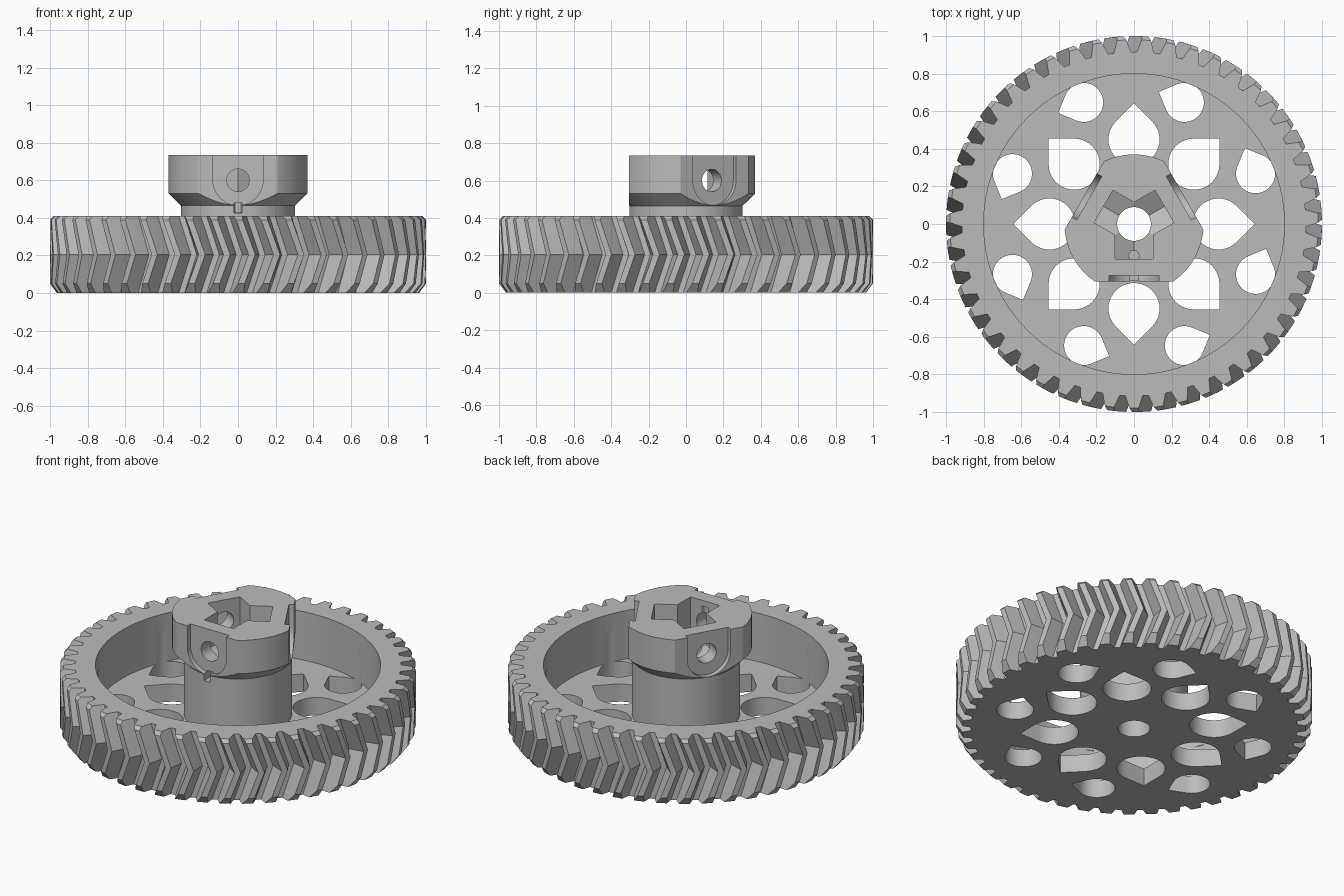
import bpy, bmesh
from math import pi, cos, sin, radians, sqrt
from mathutils import Matrix, Vector

cube = bpy.data.objects.get("Cube")
if cube:
    bpy.data.objects.remove(cube, do_unlink=True)

grey = bpy.data.materials.new("plastic grey")
grey.use_nodes = True
GREY = (0.5, 0.5, 0.5, 1)
grey.diffuse_color = GREY
grey.node_tree.nodes["Principled BSDF"].inputs["Base Color"].default_value = GREY


def loft(name, rings):
    """Closed solid through equal-sized rings of points."""
    bm = bmesh.new()
    loops = [[bm.verts.new(p) for p in ring] for ring in rings]
    n = len(loops[0])
    for a, b in zip(loops, loops[1:]):
        for i in range(n):
            j = (i + 1) % n
            bm.faces.new((a[i], a[j], b[j], b[i]))
    bm.faces.new(loops[0][::-1])
    bm.faces.new(loops[-1])
    bmesh.ops.recalc_face_normals(bm, faces=bm.faces)
    mesh = bpy.data.meshes.new(name)
    bm.to_mesh(mesh)
    bm.free()
    mesh.materials.append(grey)
    obj = bpy.data.objects.new(name, mesh)
    bpy.context.collection.objects.link(obj)
    return obj


def circle(r, n=64, cx=0, cy=0):
    return [(cx + r * cos(2 * pi * i / n), cy + r * sin(2 * pi * i / n)) for i in range(n)]


def prism(name, outline, start, end, matrix=Matrix()):
    return loft(name, [[matrix @ Vector((x, y, d)) for x, y in outline] for d in (start, end)])


def combine(target, tool, operation="DIFFERENCE"):
    """Apply a boolean and discard the tool."""
    mod = target.modifiers.new("cut", "BOOLEAN")
    mod.operation, mod.solver, mod.object = operation, "EXACT", tool
    bpy.context.view_layer.objects.active = target
    bpy.ops.object.modifier_apply(modifier=mod.name)
    bpy.data.objects.remove(tool, do_unlink=True)


def teardrop(r):
    """Circle with a square corner pointing along +x."""
    arc = [radians(45 + 270 * i / 30) for i in range(31)]
    return [(r * cos(a), r * sin(a)) for a in arc] + [(r * sqrt(2), 0)]


def turn(deg):
    return Matrix.Rotation(radians(deg), 4, "Z")


# Herringbone gear body with chamfered tooth ends
TEETH, HEIGHT, ROOT = 47, 0.41, 0.915
PITCH = 2 * pi / TEETH
TWIST = radians(200 / TEETH)


def half_width(r):
    return PITCH * (0.37 - 0.24 * (r - ROOT) / (1 - ROOT))


def gear_ring(z, tip):
    lean = TWIST * abs(z - HEIGHT / 2) / (HEIGHT / 2)
    offset = pi / 2 + PITCH / 2 + TWIST - lean
    radii = [ROOT, (ROOT + tip) / 2, tip]
    flank = [(r, -half_width(r)) for r in radii]
    flank += [(r, -a) for r, a in reversed(flank)]
    ring = []
    for t in range(TEETH):
        for r, a in flank:
            ang = offset + t * PITCH + a
            ring.append((r * cos(ang), r * sin(ang), z))
    return ring


levels = [(0, 0.963), (0.05, 1), (HEIGHT / 2, 1), (0.39, 1), (HEIGHT, 0.98)]
gear = loft("herringbone_gear", [gear_ring(z, tip) for z, tip in levels])

# Dished face leaves a thin web inside the rim
combine(gear, prism("dish", circle(0.8, 96), 0.11, 1))
combine(gear, prism("gear_bore", circle(0.09), -1, 1))

# Two rings of teardrop lightening holes
for k in range(8):
    inner = turn(45 * k) @ Matrix.Translation((0.45, 0, 0))
    outer = turn(45 * k + 22.5) @ Matrix.Translation((0.7, 0, 0)) @ turn(90)
    combine(gear, prism("inner_hole", teardrop(0.136), -1, 0.3, inner))
    combine(gear, prism("outer_hole", teardrop(0.104), -1, 0.3, outer))

# Hub: neck, flared collar and three flats
profile = [(0.303, 0.1), (0.303, 0.465), (0.37, 0.53), (0.37, 0.735)]
hub = loft("hub", [[(x, y, z) for x, y in circle(r, 72)] for r, z in profile])
flats = [(0.61 * cos(radians(a)), 0.61 * sin(radians(a))) for a in (90, 210, 330)]
combine(hub, prism("flats", flats, 0, 1), "INTERSECT")
combine(hub, prism("hub_bore", circle(0.09), -1, 1))

# Nut slots, washer recesses and screw holes on each flat
SCREW_Z = 0.6
nut = [(-0.1, 0.8), (-0.1, 0.54), (0, 0.485), (0.1, 0.54), (0.1, 0.8)]
arc = [radians(180 + 180 * i / 20) for i in range(21)]
washer = [(0.133 * cos(a), SCREW_Z + 0.133 * sin(a)) for a in arc] + [(0.133, 0.8), (-0.133, 0.8)]
sideways = Matrix(((0, 0, 1, 0), (1, 0, 0, 0), (0, 1, 0, 0), (0, 0, 0, 1)))
for deg in (-90, 30, 150):
    aim = turn(deg) @ sideways
    combine(hub, prism("nut_slot", nut, -0.001, 0.187, aim))
    combine(hub, prism("washer_recess", washer, 0.275, 0.5, aim))
    combine(hub, prism("screw_hole", circle(0.06, 32, 0, SCREW_Z), 0.05, 0.5, aim))

# Small drain passage under the front nut slot
slot = [(-0.02, 0.425), (0.02, 0.425), (0.02, 0.478), (-0.02, 0.478)]
combine(hub, prism("drain_slot", slot, 0.17, 0.5, turn(-90) @ sideways))
combine(hub, prism("drain_hole", circle(0.03, 6, 0, -0.17), 0.43, 0.7))

# Smooth round walls, keep edges crisp
for obj in (gear, hub):
    bpy.ops.object.select_all(action="DESELECT")
    obj.select_set(True)
    bpy.context.view_layer.objects.active = obj
    bpy.ops.object.shade_smooth_by_angle(angle=radians(15))
